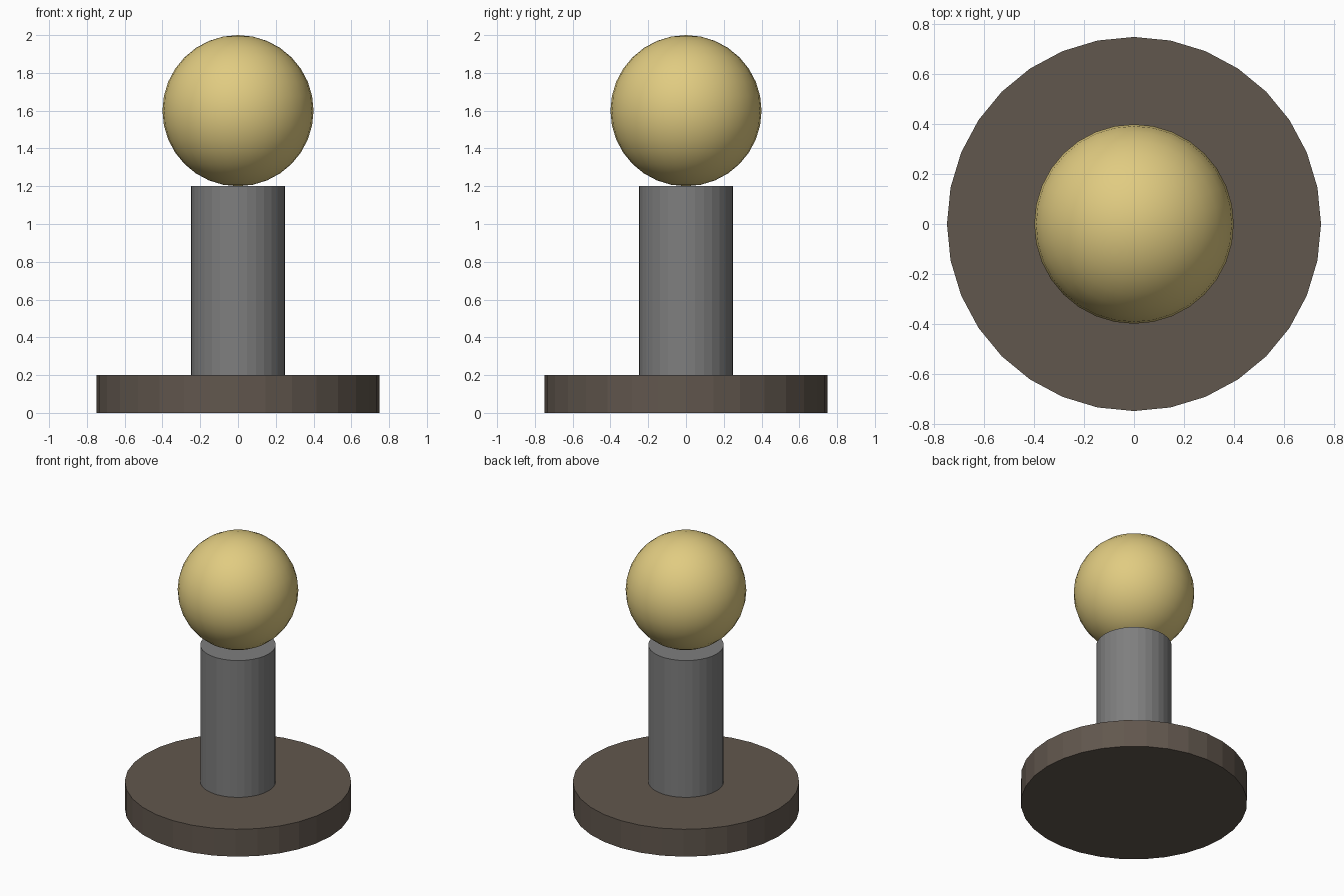
import bpy

cube = bpy.data.objects.get("Cube")
if cube:
    bpy.data.objects.remove(cube, do_unlink=True)


def material(name, rgb):
    mat = bpy.data.materials.new(name)
    mat.use_nodes = True
    color = (*rgb, 1.0)
    mat.diffuse_color = color
    mat.node_tree.nodes["Principled BSDF"].inputs["Base Color"].default_value = color
    return mat


def finish(name, mat):
    obj = bpy.context.object
    obj.name = obj.data.name = name
    obj.data.materials.append(mat)
    return obj


def disc(name, radius, bottom, top, mat):
    bpy.ops.mesh.primitive_cylinder_add(
        vertices=32, radius=radius, depth=top - bottom,
        location=(0, 0, (bottom + top) / 2))
    return finish(name, mat)


# Round foot and upright post, left faceted
disc("base", 0.75, 0.0, 0.2, material("dark brown", (0.12, 0.095, 0.075)))
disc("post", 0.25, 0.2, 1.2, material("mid grey", (0.21, 0.21, 0.21)))

# Smooth ball resting on the post
bpy.ops.mesh.primitive_uv_sphere_add(
    segments=32, ring_count=16, radius=0.4, location=(0, 0, 1.6))
finish("ball", material("pale gold", (0.75, 0.6, 0.22)))
bpy.ops.object.shade_smooth()
